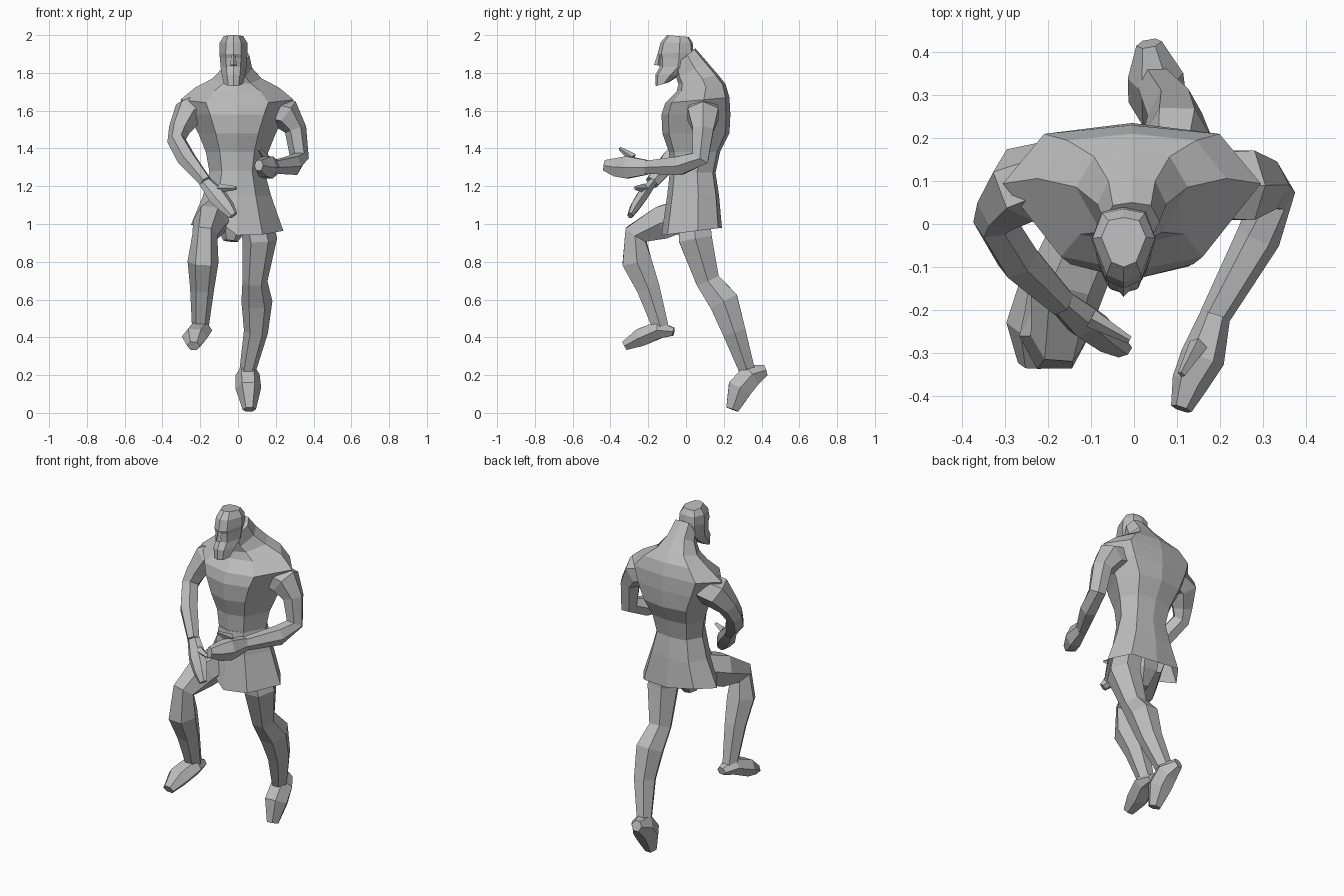
import bpy
import bmesh
import math
from mathutils import Vector

default_cube = bpy.data.objects.get("Cube")
if default_cube:
    bpy.data.objects.remove(default_cube, do_unlink=True)

# Single clay grey for the whole figure
clay = bpy.data.materials.new("clay_grey")
clay.use_nodes = True
clay.diffuse_color = (0.5, 0.5, 0.5, 1)
clay.node_tree.nodes["Principled BSDF"].inputs["Base Color"].default_value = clay.diffuse_color

# Radius of the body at each joint, shared by the left and right limbs
thickness = dict(
    hip=0.085, thigh=0.092, knee=0.066, calf=0.082, shin=0.064, ankle=0.043,
    heel=0.03, arch=0.065, ball=0.068, toes=0.035,
    chest=0.08, shoulder=0.085, upper_arm=0.058, elbow=0.05, forearm=0.052, wrist=0.035,
    palm=0.052, knuckles=0.043, fingertips=0.025, thumb_base=0.022, thumb_tip=0.009,
    nose_bridge=0.009, nose_tip=0.018, belly=0.11, seat=0.09, crotch=0.04,
)


def skin_rings(name, rings, open_end=False):
    """Join successive rings of points into one flat-shaded surface."""
    bm = bmesh.new()
    loops = [[bm.verts.new(point) for point in ring] for ring in rings]
    for lower, upper in zip(loops, loops[1:]):
        for i in range(len(lower)):
            bm.faces.new((lower[i - 1], lower[i], upper[i], upper[i - 1]))
    bm.faces.new(list(reversed(loops[0])))
    if not open_end:
        bm.faces.new(loops[-1])
    bmesh.ops.recalc_face_normals(bm, faces=bm.faces)
    mesh = bpy.data.meshes.new(name)
    bm.to_mesh(mesh)
    bm.free()
    mesh.materials.append(clay)
    part = bpy.data.objects.new(name, mesh)
    bpy.context.collection.objects.link(part)
    return part


def body_ring(centre, height, width, front, back, tilt=0):
    """Ten-sided cross-section, widest at the sides and raised at the back by the tilt."""
    depth = back - front
    outline = [(0.55, 0.1), (1, 0.6), (0.68, 0.94)]

    def corner(side, across, along):
        return centre + side * across * width, front + along * depth, height + along * tilt

    left_half = [corner(1, *point) for point in outline]
    right_half = [corner(-1, *point) for point in reversed(outline)]
    return [corner(0, 0, 0), *left_half, corner(0, 0, 1), *right_half]


def body(name, centre, open_end=False, **sections):
    """Stack named sections of (height, half width, front, back, tilt)."""
    rings = [body_ring(centre, *section) for section in sections.values()]
    return skin_rings(name, rings, open_end)


def limb(name, sides=6, flatness=1.1, **joints):
    """Tube through named joints, each as thick as the table says."""
    centres = [Vector(joint) for joint in joints.values()]
    rings = []
    for i, joint in enumerate(joints):
        before = centres[max(i - 1, 0)]
        after = centres[min(i + 1, len(centres) - 1)]
        along = (after - before).normalized()
        across = Vector((1, 0, 0))
        across = (across - along * across.dot(along)).normalized()
        depth = along.cross(across) * flatness
        ring = []
        for step in range(sides):
            angle = math.tau * step / sides
            direction = across * math.cos(angle) + depth * math.sin(angle)
            ring.append(centres[i] + direction * thickness[joint])
        rings.append(ring)
    return skin_rings(name, rings)


# Torso with hunched back, sloping trapezius and neck
body(
    "torso", centre=-0.005,
    waist=(1.24, 0.14, -0.08, 0.15),
    ribs=(1.38, 0.165, -0.09, 0.18),
    chest=(1.48, 0.205, -0.125, 0.23),
    armpits=(1.58, 0.26, -0.13, 0.235),
    shoulders=(1.64, 0.3, -0.11, 0.23, 0.03),
    collar=(1.7, 0.22, -0.05, 0.21, 0.04),
    trapezius=(1.74, 0.13, -0.04, 0.17, 0.05),
    neck=(1.77, 0.08, -0.05, 0.11, 0.09),
    nape=(1.84, 0.065, -0.06, 0.05, 0.09),
)

# Flared shorts, open at the hem and lifted over the raised thigh
shorts = body(
    "shorts", centre=-0.005, open_end=True,
    waistband=(1.28, 0.145, -0.085, 0.155),
    hips=(1.15, 0.18, -0.1, 0.175),
    hem=(0.94, 0.245, -0.13, 0.19, 0.04),
)
for vertex in shorts.data.vertices:
    if vertex.co.z < 1 and vertex.co.x < -0.1:
        vertex.co.z += 0.1 if vertex.co.y < 0 else 0.03
limb("pelvis", belly=(-0.02, 0.04, 1.12), seat=(-0.03, 0.02, 1), crotch=(-0.04, 0.01, 0.91))

# Head with a squared beard
body(
    "head", centre=-0.024,
    beard=(1.73, 0.05, -0.16, -0.09, 0.02),
    jaw=(1.79, 0.062, -0.162, -0.03),
    mouth=(1.83, 0.068, -0.14, 0.02),
    eyes=(1.88, 0.072, -0.142, 0.035),
    brow=(1.9, 0.075, -0.15, 0.04, 0.01),
    forehead=(1.96, 0.073, -0.135, 0.035),
    crown=(2, 0.052, -0.1, 0.015, -0.01),
)
limb("nose", sides=4, nose_bridge=(-0.024, -0.14, 1.9), nose_tip=(-0.024, -0.15, 1.84))

# Right arm, reaching down across the body
limb(
    "right_arm",
    chest=(-0.19, 0.11, 1.61), shoulder=(-0.265, 0.09, 1.585), upper_arm=(-0.31, 0.04, 1.5),
    elbow=(-0.325, 0.01, 1.44), forearm=(-0.27, -0.08, 1.34), wrist=(-0.17, -0.18, 1.22),
)
limb(
    "right_hand", flatness=0.65,
    wrist=(-0.18, -0.17, 1.23), palm=(-0.11, -0.23, 1.15),
    knuckles=(-0.06, -0.27, 1.09), fingertips=(-0.025, -0.295, 1.045),
)
limb("right_thumb", sides=4, thumb_base=(-0.1, -0.22, 1.19), thumb_tip=(-0.01, -0.27, 1.19))

# Left arm, bent with the forearm held forward
limb(
    "left_arm",
    chest=(0.17, 0.09, 1.6), shoulder=(0.255, 0.09, 1.58), upper_arm=(0.305, 0.09, 1.5),
    elbow=(0.325, 0.075, 1.35), forearm=(0.29, -0.03, 1.31), wrist=(0.185, -0.22, 1.3),
)
limb(
    "left_hand", flatness=1.3,
    wrist=(0.19, -0.21, 1.3), palm=(0.16, -0.31, 1.3),
    knuckles=(0.13, -0.37, 1.3), fingertips=(0.11, -0.43, 1.31),
)
limb("left_thumb", sides=4, thumb_base=(0.15, -0.28, 1.35), thumb_tip=(0.11, -0.35, 1.4))

# Left leg, trailing behind on its toes
limb(
    "left_leg",
    hip=(0.075, 0.04, 1.1), thigh=(0.115, 0.05, 0.92), knee=(0.09, 0.115, 0.7),
    calf=(0.1, 0.2, 0.59), shin=(0.095, 0.255, 0.43), ankle=(0.05, 0.325, 0.22),
)
limb(
    "left_foot",
    heel=(0.035, 0.42, 0.225), arch=(0.05, 0.345, 0.2),
    ball=(0.055, 0.285, 0.13), toes=(0.06, 0.245, 0.018),
)

# Right leg, knee raised in front
limb(
    "right_leg",
    hip=(-0.075, 0.05, 1.07), thigh=(-0.15, -0.12, 1.01), knee=(-0.175, -0.265, 0.945),
    calf=(-0.185, -0.26, 0.8), shin=(-0.19, -0.2, 0.66), ankle=(-0.2, -0.13, 0.44),
)
limb(
    "right_foot", flatness=0.8,
    heel=(-0.19, -0.065, 0.43), arch=(-0.2, -0.14, 0.44),
    ball=(-0.23, -0.24, 0.4), toes=(-0.235, -0.325, 0.355),
)
